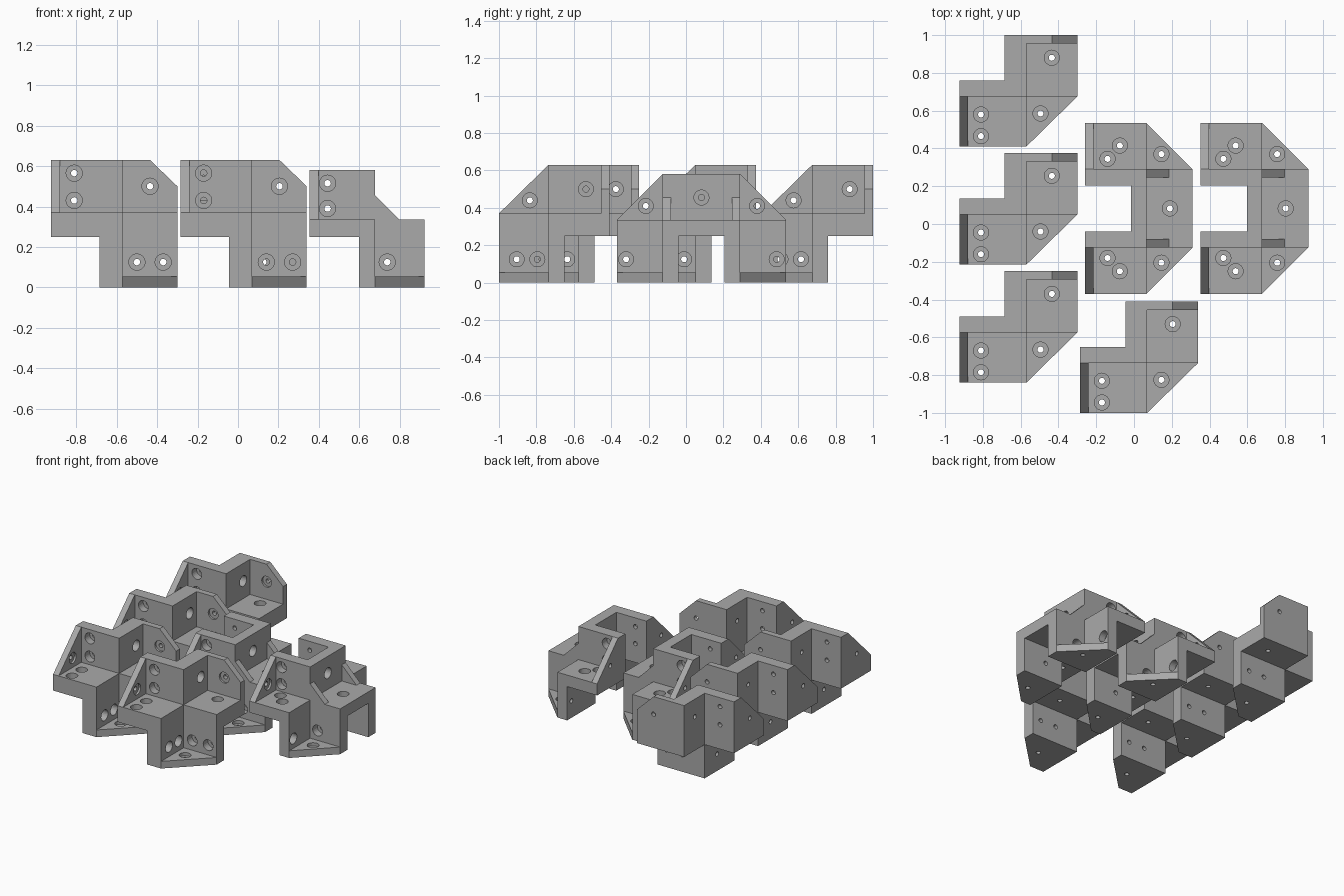
import bpy, bmesh, math
from mathutils import Vector

cube = bpy.data.objects.get("Cube")
if cube:
    bpy.data.objects.remove(cube, do_unlink=True)

grey = bpy.data.materials.new("plain grey")
grey.use_nodes = True
GREY = (0.4, 0.4, 0.4, 1)
grey.diffuse_color = GREY
grey.node_tree.nodes["Principled BSDF"].inputs["Base Color"].default_value = GREY

BORE, SHAFT, SKIN, SEGS, EPS = 0.04, 0.016, 0.03, 24, 0.01


def place(axis, u, v, w):
    """Put a profile point (u, v) at depth w along the named axis."""
    return Vector({"x": (w, u, v), "y": (u, w, v), "z": (u, v, w)}[axis])


def loft(bm, rings):
    """Closed solid through a row of rings."""
    rings = [[bm.verts.new(p) for p in ring] for ring in rings]
    bm.faces.new(rings[0])
    bm.faces.new(rings[-1])
    for low, high in zip(rings, rings[1:]):
        for i in range(len(low)):
            j = (i + 1) % len(low)
            bm.faces.new((low[i], low[j], high[j], high[i]))


def prism(axis, profile, start, end):
    bm = bmesh.new()
    loft(bm, [[place(axis, u, v, w) for u, v in profile] for w in (start, end)])
    return bm


def outline(a, ta, b, tb, inner):
    """Two flanges of reach a, b and thickness ta, tb, closed by inner points."""
    return [(a, 0), (a, -tb), (-ta, -tb), (-ta, b), (0, b)] + inner


def hole(axis, u, v, start, end):
    """Counterbored screw hole, entering at start and leaving at end."""
    d = math.copysign(1, end - start)
    bm = bmesh.new()
    steps = [(BORE, start - d * EPS), (BORE, end - d * SKIN),
             (SHAFT, end - d * SKIN), (SHAFT, end + d * EPS)]
    angles = [math.tau * i / SEGS for i in range(SEGS)]
    loft(bm, [[place(axis, u + r * math.cos(t), v + r * math.sin(t), w)
               for t in angles] for r, w in steps])
    return bm


def mirrored(parts, middle):
    """Copies of the parts reflected across y = middle."""
    copies = []
    for part in parts:
        bm = part.copy()
        for vert in bm.verts:
            vert.co.y = 2 * middle - vert.co.y
        copies.append(bm)
    return copies


def helper(bm):
    bmesh.ops.recalc_face_normals(bm, faces=bm.faces)
    mesh = bpy.data.meshes.new("helper")
    bm.to_mesh(mesh)
    bm.free()
    obj = bpy.data.objects.new("helper", mesh)
    bpy.context.collection.objects.link(obj)
    obj.hide_render = True
    return obj


def carve(solids, holes):
    """Unite the solids, drill the holes and return a clean mesh."""
    objs = [helper(bm) for bm in solids + holes]
    for i, other in enumerate(objs[1:], 1):
        mod = objs[0].modifiers.new("join", "BOOLEAN")
        mod.operation = "UNION" if i < len(solids) else "DIFFERENCE"
        mod.solver = "EXACT"
        mod.object = other
    deps = bpy.context.evaluated_depsgraph_get()
    mesh = bpy.data.meshes.new_from_object(objs[0].evaluated_get(deps))
    for obj in objs:
        bpy.data.objects.remove(obj, do_unlink=True)
    bm = bmesh.new()
    bm.from_mesh(mesh)
    bmesh.ops.remove_doubles(bm, verts=bm.verts, dist=0.0001)
    bmesh.ops.dissolve_limit(bm, angle_limit=0.01, verts=bm.verts, edges=bm.edges)
    bm.to_mesh(mesh)
    bm.free()
    mesh.materials.clear()
    mesh.materials.append(grey)
    return mesh


def corner_bracket():
    x, tx, y, ty, z, tz = 0.27, 0.115, -0.265, -0.085, 0.26, 0.12
    left, back, low = -0.355, 0.325, -0.37
    side, foot, rear = (y, ty, z, tz), (x, tx, y, ty), (x, tx, z, tz)
    solids = [
        prism("x", outline(*side, [(0, 0)]), left, 0),
        prism("x", outline(*side, []), left, left + 0.045),
        prism("z", outline(*foot, [(0, 0)]), low, 0),
        prism("z", outline(*foot, []), low, low + 0.053),
        prism("y", outline(*rear, [(0, 0)]), 0, back),
        prism("y", outline(*rear, [(x / 2, z), (x, z / 2)]), back - 0.045, back),
    ]
    holes = [hole("z", -0.24, v, 0, -tz) for v in (-0.095, -0.21)]
    holes += [hole("y", -0.24, v, 0, -ty) for v in (0.06, 0.195)]
    holes += [hole("y", u, -0.245, 0, -ty) for u in (0.07, 0.2)]
    holes += [hole("x", u, -0.245, 0, -tx) for u in (-0.06, -0.17)]
    holes += [
        hole("x", -0.1, 0.07, left + 0.045, left),
        hole("z", 0.075, -0.09, low + 0.053, low),
        hole("y", 0.135, 0.13, back - 0.045, back),
        hole("x", 0.2, 0.13, 0, -tx),
        hole("z", 0.135, 0.205, 0, -tz),
    ]
    return carve(solids, holes)


def double_bracket():
    x, tx, y, ty, z, tz = 0.245, 0.08, -0.245, -0.085, 0.245, 0.085
    left, low, span, rib = -0.325, -0.335, 0.415, 0.12
    side, foot = (y, ty, z, tz), (x, tx, y, ty)
    ends = [
        prism("x", outline(*side, [(0, 0)]), left, 0),
        prism("x", outline(*side, []), left, left + 0.045),
        prism("z", outline(*foot, [(0, 0)]), low, 0),
        prism("z", outline(*foot, []), low, low + 0.053),
        prism("y", [(-tx, -tz), (rib + tz, -tz), (rib, 0), (0, rib), (-tx, rib)],
              0, 0.045),
    ]
    middle = prism("y", outline(x, tx, z, tz, [(0, 0)]), 0, span)
    drills = [hole("z", u, v, 0, -tz) for u, v in ((-0.205, -0.055), (-0.14, -0.125))]
    drills += [hole("y", -0.235, v, 0, -ty) for v in (0.055, 0.18)]
    drills += [
        hole("x", -0.09, 0.075, left + 0.045, left),
        hole("z", 0.08, -0.08, low + 0.053, low),
        hole("x", -0.195, -0.21, 0, -tx),
        hole("y", 0.06, -0.21, 0, -ty),
    ]
    centre = [hole("x", span / 2, 0.12, 0, -tx), hole("z", 0.125, span / 2, 0, -tz)]
    return carve([middle] + ends + mirrored(ends, span / 2),
                 drills + mirrored(drills, span / 2) + centre)


def stand(name, mesh, spots):
    for i, spot in enumerate(spots, 1):
        obj = bpy.data.objects.new(f"{name}_{i}", mesh)
        obj.location = spot
        bpy.context.collection.objects.link(obj)


# Four corner brackets and two double brackets laid out side by side
stand("corner_bracket", corner_bracket(),
      [(0.07, -0.735, 0.37)] + [(-0.57, y, 0.37) for y in (-0.575, 0.05, 0.675)])
stand("double_bracket", double_bracket(),
      [(x, -0.125, 0.335) for x in (0.065, 0.678)])
